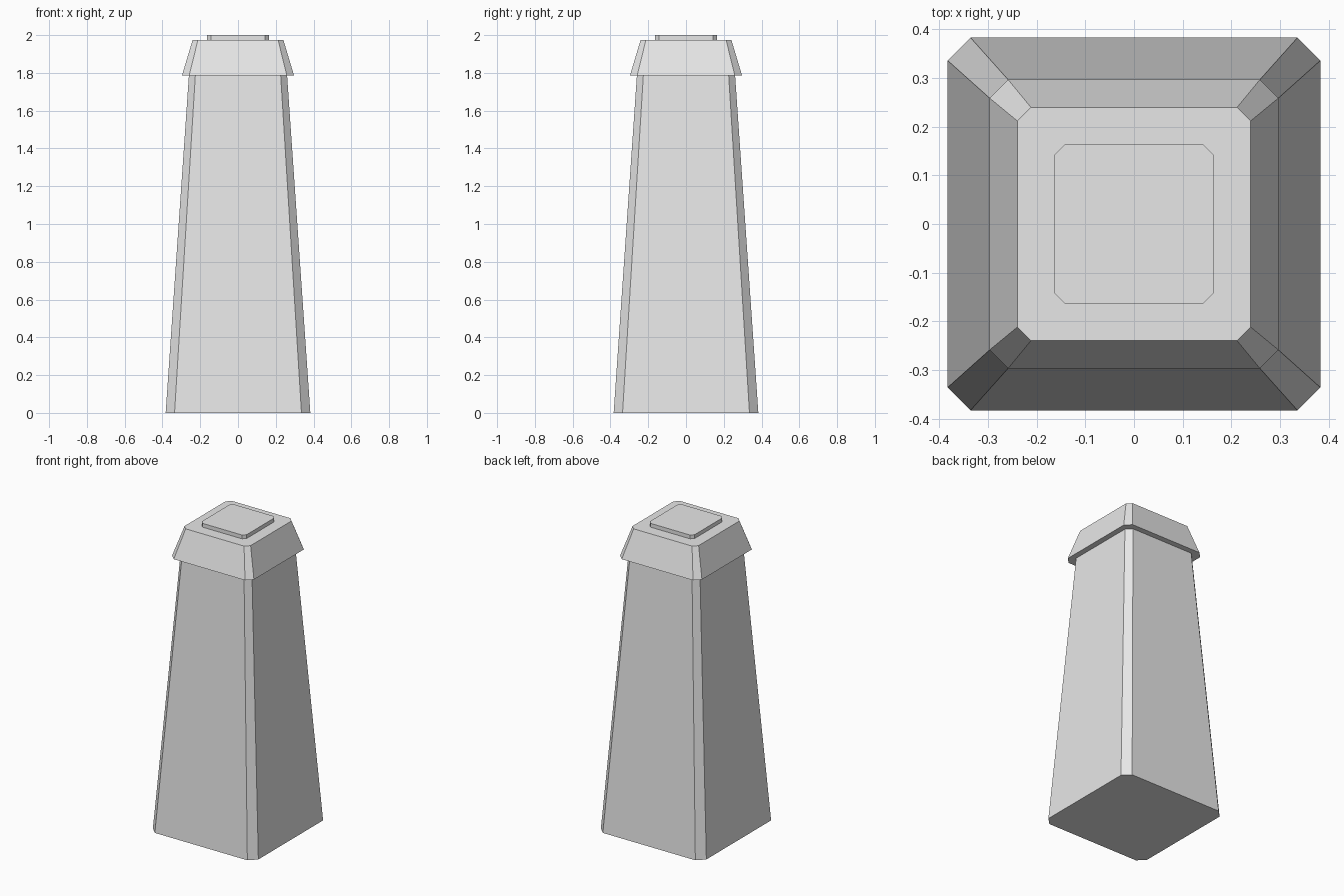
import bpy
import bmesh

cube = bpy.data.objects.get("Cube")
if cube:
    bpy.data.objects.remove(cube, do_unlink=True)

stone = bpy.data.materials.new("light_grey_stone")
stone.use_nodes = True
colour = (0.8, 0.8, 0.8, 1.0)
stone.diffuse_color = colour
stone.node_tree.nodes["Principled BSDF"].inputs["Base Color"].default_value = colour


def chamfered_square(bm, half, flat, z):
    """Ring of eight vertices: a square with cut corners."""
    corners = [(flat, -half), (half, -flat), (half, flat), (flat, half)]
    corners += [(-x, -y) for x, y in corners]
    return [bm.verts.new((x, y, z)) for x, y in corners]


def tapered_block(name, bottom, top):
    """Closed block between two rings, each given as (half, flat, z)."""
    bm = bmesh.new()
    low = chamfered_square(bm, *bottom)
    high = chamfered_square(bm, *top)
    bm.faces.new(low[::-1])
    bm.faces.new(high)
    for i in range(len(low)):
        j = (i + 1) % len(low)
        bm.faces.new((low[i], low[j], high[j], high[i]))
    bmesh.ops.recalc_face_normals(bm, faces=bm.faces)
    mesh = bpy.data.meshes.new(name)
    bm.to_mesh(mesh)
    bm.free()
    mesh.materials.append(stone)
    obj = bpy.data.objects.new(name, mesh)
    bpy.context.collection.objects.link(obj)
    return obj


# Tall tapering shaft
tapered_block("shaft", (0.383, 0.336, 0), (0.26, 0.226, 1.785))
# Overhanging sloped cap
tapered_block("cap", (0.297, 0.259, 1.785), (0.24, 0.212, 1.975))
# Thin plate on top
tapered_block("top_plate", (0.163, 0.143, 1.975), (0.163, 0.143, 2.0))
